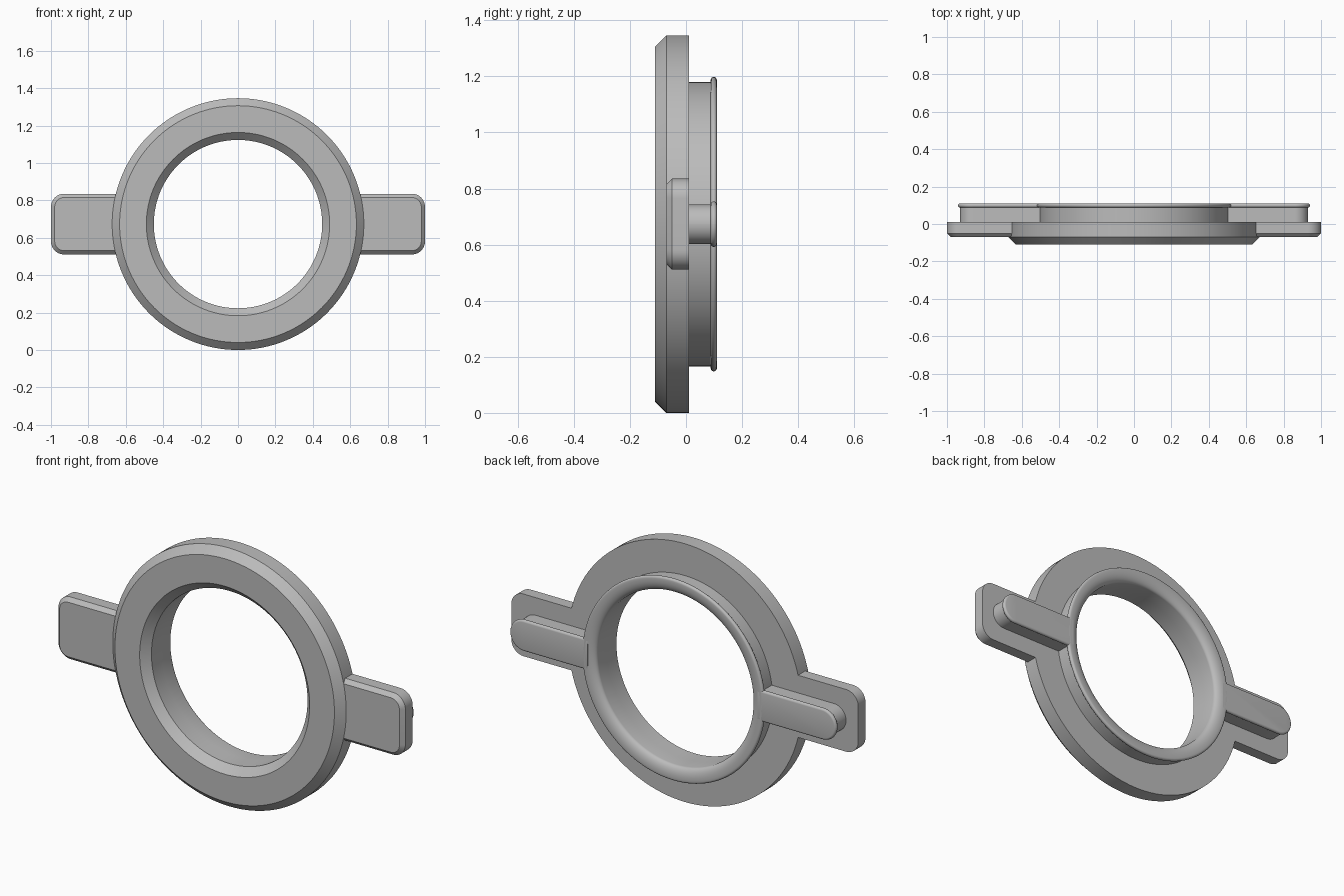
import bpy
import bmesh
from math import sin, cos, pi

cube = bpy.data.objects.get("Cube")
if cube:
    bpy.data.objects.remove(cube, do_unlink=True)

CZ = 0.673    # height of the ring axis
BACK = 0.01   # rear plane of the front ring and tabs
REAR = 0.11   # rearmost plane

grey = bpy.data.materials.new("plain grey")
grey.use_nodes = True
colour = (0.5, 0.5, 0.5, 1)
grey.diffuse_color = colour
grey.node_tree.nodes["Principled BSDF"].inputs["Base Color"].default_value = colour


def finish(name, bm):
    bmesh.ops.recalc_face_normals(bm, faces=bm.faces)
    mesh = bpy.data.meshes.new(name)
    bm.to_mesh(mesh)
    bm.free()
    mesh.materials.append(grey)
    obj = bpy.data.objects.new(name, mesh)
    bpy.context.collection.objects.link(obj)
    bpy.ops.object.select_all(action="DESELECT")
    obj.select_set(True)
    bpy.context.view_layer.objects.active = obj
    bpy.ops.object.shade_smooth_by_angle(angle=pi / 6)


def bridge(bm, a, b):
    for i in range(len(a)):
        j = (i + 1) % len(a)
        bm.faces.new((a[i], a[j], b[j], b[i]))


def lathe(name, profile, steps=128):
    """Revolve a closed (radius, y) profile around the ring axis."""
    bm = bmesh.new()
    loops = []
    for k in range(steps):
        t = 2 * pi * k / steps
        loops.append([bm.verts.new((r * cos(t), y, CZ + r * sin(t))) for r, y in profile])
    for k in range(steps):
        bridge(bm, loops[k], loops[(k + 1) % steps])
    finish(name, bm)


def tab(name, side, start, end, half, radius, layers, steps=12):
    """Sideways tab with rounded outer corners; layers are (y, growth)."""
    bm = bmesh.new()
    loops = []
    for y, grow in layers:
        r, h = radius + grow, half + grow
        points = [(start, -h)]
        for sign in (-1, 1):
            for k in range(steps + 1):
                t = pi / 2 * (k / steps + (sign - 1) / 2)
                points.append((end - radius + r * cos(t), sign * (half - radius) + r * sin(t)))
        points.append((start, h))
        loops.append([bm.verts.new((side * x, y, CZ + z)) for x, z in points])
    for a, b in zip(loops, loops[1:]):
        bridge(bm, a, b)
    bm.faces.new(loops[0])
    bm.faces.new(loops[-1])
    bmesh.ops.remove_doubles(bm, verts=bm.verts, dist=1e-5)
    finish(name, bm)


# Front ring with chamfered outer and inner edges
lathe("front_ring", [(0.45, BACK), (0.45, -0.07), (0.49, -0.11),
                     (0.633, -0.11), (0.673, -0.07), (0.673, BACK)])

# Rear collar: rounded bead outside, rolled edge inside
LIP = 0.011
bead = [(0.514 + LIP * cos(t), REAR - LIP + LIP * sin(t))
        for t in [pi * (k / 8 - 0.5) for k in range(9)]]
roll = [(0.505 - 0.055 * sin(t), REAR - 0.03 + 0.03 * cos(t))
        for t in [pi / 2 * k / 10 for k in range(11)]]
lathe("rear_collar", [(0.45, BACK), (0.507, BACK), (0.507, REAR - 2 * LIP)] + bead + roll)

# Tabs on both sides: wide front tab, narrow rear key with a beaded edge
key_layers = [(BACK, 0), (REAR - 2 * LIP, 0)]
key_layers += [(REAR - LIP + LIP * sin(t), LIP * cos(t))
               for t in [pi * (k / 8 - 0.5) for k in range(9)]]
for label, side in (("left", 1), ("right", -1)):
    tab(label + "_front_tab", side, 0.6, 1.0, 0.162, 0.07,
        [(-0.07, -0.02), (-0.05, 0), (BACK, 0)])
    tab(label + "_rear_key", side, 0.49, 0.93, 0.07, 0.0699, key_layers)
